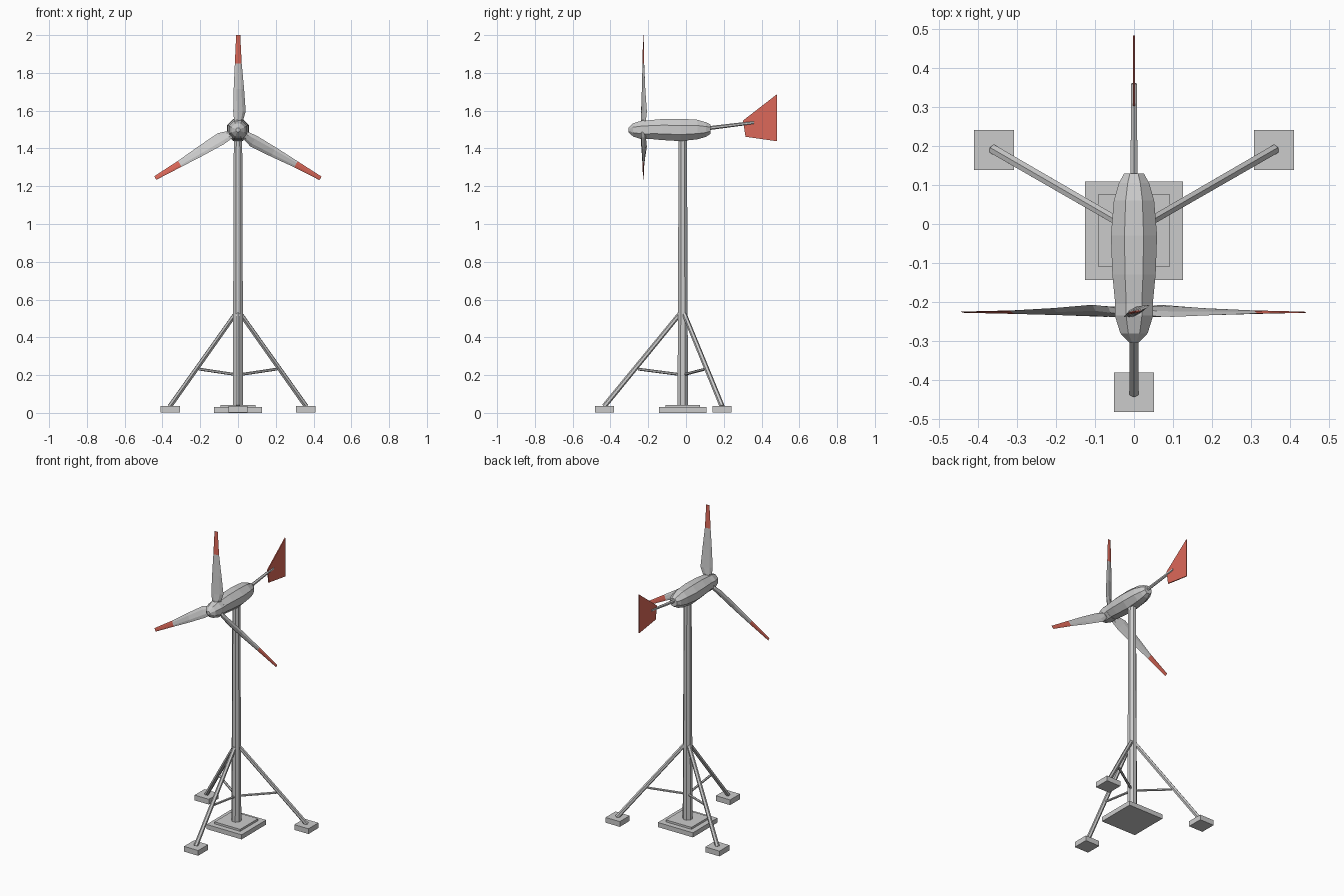
import bpy, bmesh
from math import sin, cos, pi, radians
from mathutils import Vector, Matrix

if "Cube" in bpy.data.objects:
    bpy.data.objects.remove(bpy.data.objects["Cube"])

CY = -0.017                      # tower axis in y
HUB = Vector((0, -0.226, 1.495))  # rotor centre

red = bpy.data.materials.new("red_paint")
red.diffuse_color = (0.72, 0.14, 0.10, 1)
red.use_nodes = True
red.node_tree.nodes["Principled BSDF"].inputs["Base Color"].default_value = red.diffuse_color


def loft(name, rings, mat=None):
    """Skin a list of equal-length point rings and cap both ends."""
    bm = bmesh.new()
    vs = [[bm.verts.new(p) for p in ring] for ring in rings]
    n = len(vs[0])
    for a, b in zip(vs, vs[1:]):
        for i in range(n):
            j = (i + 1) % n
            bm.faces.new((a[i], a[j], b[j], b[i]))
    bm.faces.new(vs[0][::-1])
    bm.faces.new(vs[-1])
    bmesh.ops.recalc_face_normals(bm, faces=bm.faces)
    me = bpy.data.meshes.new(name)
    bm.to_mesh(me)
    bm.free()
    ob = bpy.data.objects.new(name, me)
    bpy.context.collection.objects.link(ob)
    if mat:
        me.materials.append(mat)
    return ob


def tube(name, p, q, r1, r2, n=6):
    """Tapered n-sided rod from p to q."""
    p, q = Vector(p), Vector(q)
    rot = (q - p).to_track_quat('Z', 'Y')
    ring = lambda c, r: [c + rot @ Vector((r * cos((i + .5) * 2 * pi / n), r * sin((i + .5) * 2 * pi / n), 0))
                         for i in range(n)]
    return loft(name, [ring(p, r1), ring(q, r2)])


def box(name, x, y, z0, z1, w):
    h = w / 2
    sq = lambda z: [(x - h, y - h, z), (x + h, y - h, z), (x + h, y + h, z), (x - h, y + h, z)]
    return loft(name, [sq(z0), sq(z1)])


def turned(name, profile, n=8):
    """Body of revolution along y; profile rows are (y, radius, centre z)."""
    return loft(name, [[(r * cos((i + .5) * 2 * pi / n), y, z + r * sin((i + .5) * 2 * pi / n))
                        for i in range(n)] for y, r, z in profile])


# Foundation and tower
box("tower_footing", 0, CY, 0, 0.03, 0.252)
box("tower_base_plate", 0, CY, 0.03, 0.043, 0.184)
tube("tower", (0, CY, 0.04), (0, CY, 1.46), 0.030, 0.024, 8)

# Three braced legs on footings
for k, ang in enumerate((30, 150, 270), 1):
    d = Vector((cos(radians(ang)), sin(radians(ang)), 0))
    at = lambda r, z: Vector((0, CY, z)) + d * r
    f = at(0.414, 0)
    box(f"leg_footing_{k}", f.x, f.y, 0.003, 0.037, 0.102)
    tube(f"support_leg_{k}", at(0.416, 0.035), at(0.015, 0.525), 0.0135, 0.0125)
    tube(f"leg_brace_{k}", at(0.015, 0.203), at(0.237, 0.232), 0.0075, 0.0075)

# Nacelle and spinner
turned("nacelle", [(-0.205, 0.052, 1.5), (-0.13, 0.060, 1.5), (-0.03, 0.064, 1.498),
                   (0.06, 0.056, 1.5), (0.105, 0.042, 1.5), (0.13, 0.027, 1.502)])
turned("spinner", [(-0.305, 0.012, 1.498), (-0.28, 0.038, 1.498), (-0.235, 0.053, 1.498),
                   (-0.19, 0.053, 1.498)])


# Blades: station rows are (distance, left edge, right edge, half thickness, pitch)
def section(s, l, r, t, pitch, turn):
    m = (l + r) / 2
    rot = Matrix.Rotation(radians(turn), 3, 'Y') @ Matrix.Rotation(radians(pitch), 3, 'Z')
    up = Matrix.Rotation(radians(turn), 3, 'Y') @ Vector((0, 0, s))
    pts = ((l, 0), (l * .5 + m * .5, -t), (r * .4 + m * .6, -t), (r, 0), (r * .4 + m * .6, t), (l * .5 + m * .5, t))
    return [HUB + up + rot @ Vector((u, v, 0)) for u, v in pts]


root = [(0.03, -0.018, 0.018, 0.010, 28), (0.06, -0.024, 0.032, 0.009, 27),
        (0.10, -0.028, 0.045, 0.007, 25), (0.22, -0.024, 0.034, 0.005, 18),
        (0.355, -0.017, 0.020, 0.003, 11)]
tip = [root[-1], (0.505, -0.010, 0.012, 0.001, 6)]
for k, turn in enumerate((0, 120, 240), 1):
    loft(f"blade_{k}", [section(*s, turn) for s in root])
    loft(f"blade_tip_{k}", [section(*s, turn) for s in tip], red)

# Tail boom and vane
tube("tail_boom", (0, 0.10, 1.505), (0, 0.36, 1.537), 0.0105, 0.0085)
vane = [(0.302, 1.548), (0.315, 1.462), (0.483, 1.438), (0.483, 1.688)]
loft("tail_vane", [[(x, y, z) for y, z in vane] for x in (-0.003, 0.003)], red)
